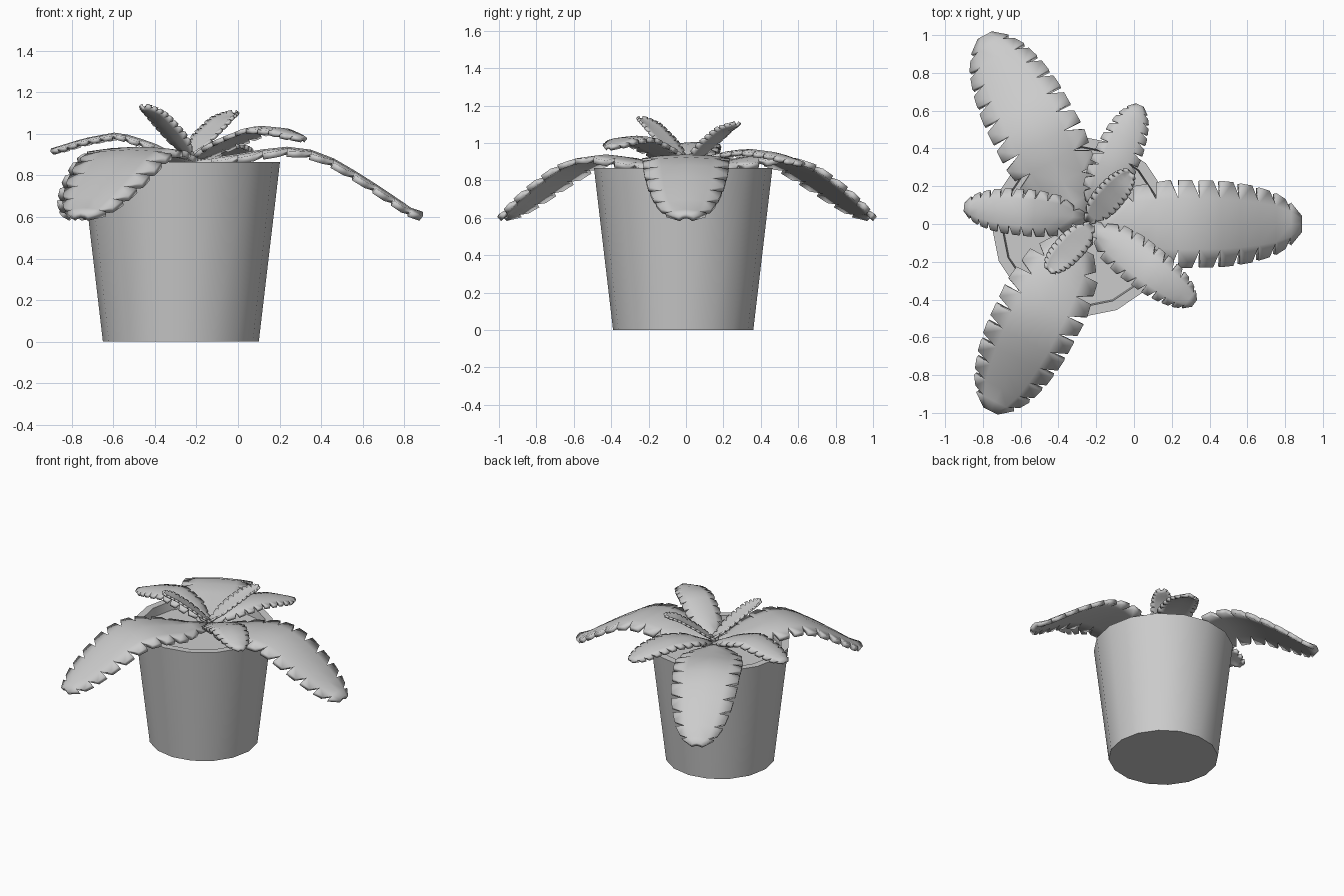
import bpy, bmesh, math
from mathutils import Vector

if "Cube" in bpy.data.objects:
    bpy.data.objects.remove(bpy.data.objects["Cube"])

grey = bpy.data.materials.new("plain_grey")
grey.use_nodes = True
color = (0.6, 0.6, 0.6, 1)
grey.diffuse_color = color
grey.node_tree.nodes["Principled BSDF"].inputs["Base Color"].default_value = color


def finish(name, bm, angle):
    bmesh.ops.recalc_face_normals(bm, faces=bm.faces)
    mesh = bpy.data.meshes.new(name)
    bm.to_mesh(mesh)
    bm.free()
    mesh.materials.append(grey)
    obj = bpy.data.objects.new(name, mesh)
    bpy.context.collection.objects.link(obj)
    bpy.ops.object.select_all(action="DESELECT")
    obj.select_set(True)
    bpy.context.view_layer.objects.active = obj
    bpy.ops.object.shade_smooth_by_angle(angle=math.radians(angle))
    return obj


def lathe(name, profile, center, sides):
    bm = bmesh.new()
    rings = []
    for r, z in profile:
        rings.append([bm.verts.new((center[0] + r * math.cos(a), center[1] + r * math.sin(a), z))
                      for a in (2 * math.pi * i / sides for i in range(sides))])
    for low, high in zip(rings, rings[1:]):
        for i in range(sides):
            j = (i + 1) % sides
            bm.faces.new((low[i], low[j], high[j], high[i]))
    bm.faces.new(rings[0])
    bm.faces.new(rings[-1])
    return finish(name, bm, 40)


def sample(points, t):
    for (a, va), (b, vb) in zip(points, points[1:]):
        if t <= b:
            return va + (vb - va) * (t - a) / (b - a)
    return points[-1][1]


# Half-width along the blade, as a fraction of the widest part
OUTLINE = [(0, .2), (.1, .45), (.22, .85), (.4, 1), (.65, .97), (.78, .86),
           (.88, .7), (.95, .48), (1, .18)]


def leaf(name, root, tip, width, heights, teeth, thick, cup):
    """Blade with V notches down both edges, following a height curve."""
    root, tip = Vector(root), Vector(tip)
    axis = tip - root
    side = Vector((-axis.y, axis.x)).normalized()
    bm = bmesh.new()

    def vert(t, u):
        p = root + axis * t + side * (u * width * sample(OUTLINE, t))
        return bm.verts.new((p.x, p.y, sample(heights, t) - cup * u * u))

    # Teeth get shorter towards the tip
    stops = [1 - (1 - i / teeth) ** 1.25 for i in range(teeth + 1)]
    inner = [[vert(t, u) for u in (-.58, 0, .58)] for t in stops]
    for i in range(teeth):
        a, b = stops[i], stops[i + 1]
        gap = 0 if i == teeth - 1 else .38 * (b - a)
        low, high = inner[i], inner[i + 1]
        for k in range(2):
            bm.faces.new((low[k], low[k + 1], high[k + 1], high[k]))
        for u, k in ((-1, 0), (1, 2)):
            bm.faces.new((low[k], high[k], vert(b - gap, u), vert(a, u)))
    obj = finish(name, bm, 60)
    if obj.data.polygons[0].normal.z < 0:
        obj.data.flip_normals()
    solid = obj.modifiers.new("thickness", "SOLIDIFY")
    solid.thickness = thick
    solid.offset = -1
    return obj


# Pot with open rim and soil surface
lathe("pot", [(.375, 0), (.477, .865), (.425, .865), (.418, .8)], (-.275, -.015), 16)

# Large drooping leaves
droop = [(0, .87), (.2, .9), (.4, .94), (.5, .935), (.6, .9), (.75, .8),
         (.88, .7), (.95, .645), (1, .625)]
for name, tip in (("large_leaf_left", (.89, 0)), ("large_leaf_back", (-.79, 1)),
                  ("large_leaf_front", (-.76, -.99))):
    leaf(name, (-.26, 0), tip, .235, droop, 11, .03, .02)

# Medium arching leaves
arch = [(0, .88), (.25, .96), (.5, 1.01), (.75, .98), (1, .93)]
high_arch = [(0, .88), (.3, .97), (.6, 1.04), (.8, 1.03), (1, .99)]
low_arch = [(0, .88), (.25, .95), (.5, .97), (.75, .95), (1, .9)]
leaf("medium_leaf_right", (-.25, .03), (-.9, .09), .125, arch, 11, .022, .015)
leaf("medium_leaf_front", (-.24, 0), (.32, -.42), .125, high_arch, 11, .022, .015)
leaf("medium_leaf_back", (-.23, .03), (.03, .63), .125, low_arch, 11, .022, .015)

# Small upright leaves
rise = [(0, .88), (.4, .99), (.75, 1.07), (1, 1.1)]
steep = [(0, .88), (.4, 1.0), (.75, 1.09), (1, 1.13)]
leaf("small_leaf_back", (-.25, .01), (-.02, .27), .078, rise, 11, .015, -.015)
leaf("small_leaf_front", (-.22, 0), (-.45, -.24), .078, steep, 11, .015, -.015)
